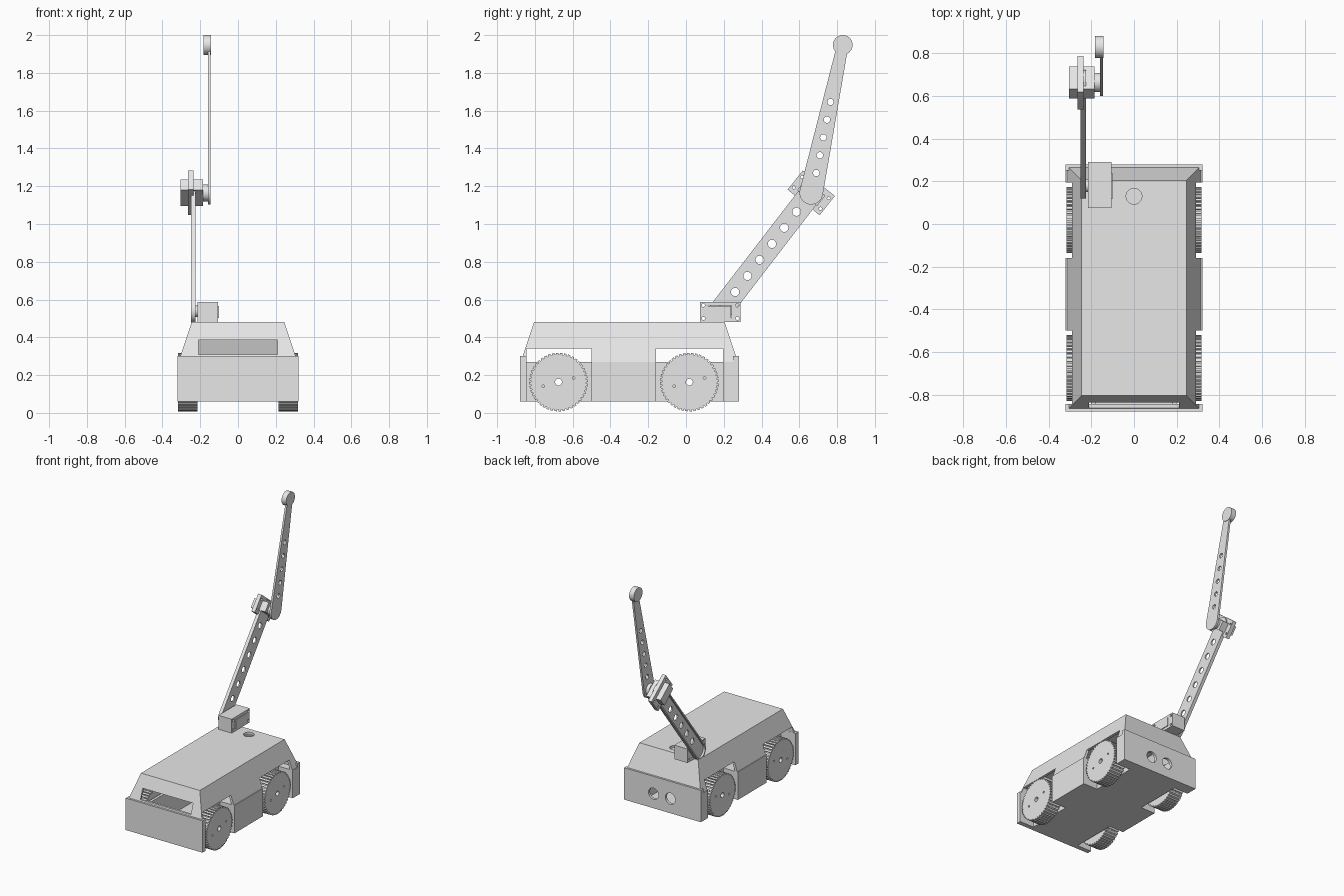
import bpy, bmesh, math
from mathutils import Matrix

old = bpy.data.objects.get("Cube")
if old:
    bpy.data.objects.remove(old, do_unlink=True)

grey = bpy.data.materials.new("light_grey")
grey.use_nodes = True
grey.diffuse_color = (0.8, 0.8, 0.8, 1)
grey.node_tree.nodes["Principled BSDF"].inputs["Base Color"].default_value = (0.8, 0.8, 0.8, 1)

# Local x, y, z of a flat profile become world y, z, x
SIDEWAYS = Matrix(((0, 0, 1, 0), (1, 0, 0, 0), (0, 1, 0, 0), (0, 0, 0, 1)))


def add(name, bm):
    bmesh.ops.recalc_face_normals(bm, faces=bm.faces)
    mesh = bpy.data.meshes.new(name)
    bm.to_mesh(mesh)
    bm.free()
    mesh.materials.append(grey)
    obj = bpy.data.objects.new(name, mesh)
    bpy.context.scene.collection.objects.link(obj)
    return obj


def evaluated_mesh(obj):
    bpy.context.view_layer.update()
    graph = bpy.context.evaluated_depsgraph_get()
    return bpy.data.meshes.new_from_object(obj.evaluated_get(graph))


def circle(y, z, r, n=32):
    return [(y + r * math.cos(i * math.tau / n), z + r * math.sin(i * math.tau / n)) for i in range(n)]


def rect(y, z, length, width, angle=0.0):
    c, s = math.cos(angle), math.sin(angle)
    corners = [(-1, -1), (1, -1), (1, 1), (-1, 1)]
    return [(y + c * a * length / 2 - s * b * width / 2,
             z + s * a * length / 2 + c * b * width / 2) for a, b in corners]


def capsule(p, q, r0, r1, n=16):
    """Outline round two end circles of possibly different radius."""
    a = math.atan2(q[1] - p[1], q[0] - p[0])
    pts = []
    for (y, z), r, start in ((q, r1, a - math.pi / 2), (p, r0, a + math.pi / 2)):
        pts += [(y + r * math.cos(start + math.pi * i / n),
                 z + r * math.sin(start + math.pi * i / n)) for i in range(n + 1)]
    return pts


def gear(y, z, r, depth, teeth):
    pts = []
    for i in range(teeth):
        for f, rr in ((0, r), (0.6, r), (0.65, r - depth), (0.95, r - depth)):
            a = (i + f) * math.tau / teeth
            pts.append((y + rr * math.cos(a), z + rr * math.sin(a)))
    return pts


def plate(name, x0, x1, *loops):
    """Side profile, with any further loops as holes, extruded from x0 to x1."""
    curve = bpy.data.curves.new(name, 'CURVE')
    curve.dimensions = '2D'
    curve.fill_mode = 'BOTH'
    curve.extrude = (x1 - x0) / 2
    for loop in loops:
        spline = curve.splines.new('POLY')
        spline.points.add(len(loop) - 1)
        for pt, (y, z) in zip(spline.points, loop):
            pt.co = (y, z, 0, 1)
        spline.use_cyclic_u = True
    tmp = bpy.data.objects.new(name + "_profile", curve)
    bpy.context.scene.collection.objects.link(tmp)
    mesh = evaluated_mesh(tmp)
    bpy.data.objects.remove(tmp, do_unlink=True)
    bm = bmesh.new()
    bm.from_mesh(mesh)
    bpy.data.meshes.remove(mesh)
    bmesh.ops.remove_doubles(bm, verts=bm.verts, dist=1e-5)
    bm.transform(Matrix.Translation(((x0 + x1) / 2, 0, 0)) @ SIDEWAYS)
    return add(name, bm)


def frustum(name, low, high, z0, z1):
    """Block between two rectangles, each given as x half width, y front, y back."""
    bm = bmesh.new()
    rings = [[bm.verts.new(v + (z,)) for v in ((-w, f), (w, f), (w, b), (-w, b))]
             for (w, f, b), z in ((low, z0), (high, z1))]
    bm.faces.new(rings[0][::-1])
    bm.faces.new(rings[1])
    for i in range(4):
        j = (i + 1) % 4
        bm.faces.new((rings[0][i], rings[0][j], rings[1][j], rings[1][i]))
    return add(name, bm)


def box(name, x0, x1, y0, y1, z0, z1):
    bm = bmesh.new()
    bmesh.ops.create_cube(bm, size=1, matrix=Matrix.Translation(
        ((x0 + x1) / 2, (y0 + y1) / 2, (z0 + z1) / 2)) @ Matrix.Diagonal((x1 - x0, y1 - y0, z1 - z0, 1)))
    return add(name, bm)


def drill(x, y, z, r, length, axis):
    bm = bmesh.new()
    turn = Matrix.Rotation(math.pi / 2, 4, axis) if axis != 'Z' else Matrix()
    bmesh.ops.create_cone(bm, cap_ends=True, segments=32, radius1=r, radius2=r, depth=length,
                          matrix=Matrix.Translation((x, y, z)) @ turn)
    return add("cutter", bm)


def carve(obj, cutters, operation='DIFFERENCE'):
    for cutter in cutters:
        mod = obj.modifiers.new("carve", 'BOOLEAN')
        mod.operation, mod.solver, mod.object = operation, 'EXACT', cutter
        mesh = evaluated_mesh(obj)
        obj.modifiers.clear()
        obj.data = mesh
        bpy.data.objects.remove(cutter, do_unlink=True)


WELLS = ((-0.845, -0.5), (-0.16, 0.195))
WHEEL_Y, WHEEL_Z = (-0.675, 0.018), 0.163

# Base tub: raised end walls, wheel wells, axle holes and rear sensor holes
base = box("base_tub", -0.32, 0.32, -0.88, 0.28, 0.06, 0.27)
carve(base, [box("lip", -0.32, 0.32, -0.88, -0.845, 0.2, 0.3),
             box("lip", -0.32, 0.32, 0.25, 0.28, 0.2, 0.3)], 'UNION')
cuts = [box("cavity", -0.18, 0.18, -0.86, 0.26, 0.08, 0.5)]
for y0, y1 in WELLS:
    cuts += [box("well", 0.2, 0.5, y0, y1, 0, 0.5), box("well", -0.5, -0.2, y0, y1, 0, 0.5)]
cuts += [drill(0, y, WHEEL_Z, 0.022, 1, 'Y') for y in WHEEL_Y]
cuts += [drill(x, 0.27, 0.17, 0.042, 0.1, 'X') for x in (-0.065, 0.075)]
carve(base, cuts)

# Sloping cover: hollow, with window, arches and roof hole
cover = frustum("cover", (0.315, -0.875, 0.275), (0.245, -0.805, 0.205), 0.27, 0.48)
cuts = [frustum("inside", (0.302, -0.862, 0.262), (0.232, -0.792, 0.192), 0.25, 0.46),
        box("window", -0.21, 0.21, -1, -0.77, 0.31, 0.387),
        drill(0, 0.13, 0.48, 0.037, 0.1, 'Z')]
cuts += [box("arch", -0.5, 0.5, y0, y1, 0, 0.34) for y0, y1 in WELLS]
carve(cover, cuts)

# Wheels: ridged tread and a flat cap with two screw holes
for side, sx in (("left", 1), ("right", -1)):
    for end, y in zip(("front", "back"), WHEEL_Y):
        bore = circle(y, WHEEL_Z, 0.018)
        screws = [circle(y + s * 0.08, WHEEL_Z + s * 0.022, 0.007, 12) for s in (-1, 1)]
        for part, a, b, loops in (
                ("tread", 0.215, 0.305, [gear(y, WHEEL_Z, 0.155, 0.009, 44), bore]),
                ("cap", 0.305, 0.317, [gear(y, WHEEL_Z, 0.155, 0.009, 44), bore] + screws)):
            plate(f"{end}_{side}_wheel_{part}", min(a * sx, b * sx), max(a * sx, b * sx), *loops)

# Shoulder motor on the roof
plate("shoulder_housing", -0.215, -0.105, rect(0.182, 0.535, 0.215, 0.105),
      rect(0.178, 0.535, 0.125, 0.066),
      *[circle(0.182 + a * 0.09, 0.535 + b * 0.035, 0.009, 12) for a in (-1, 1) for b in (-1, 1)])
plate("shoulder_motor", -0.212, -0.1, rect(0.178, 0.535, 0.123, 0.064))
SHOULDER, ELBOW, TIP = (0.18, 0.538), (0.663, 1.165), (0.83, 1.948)
plate("shoulder_shaft", -0.23, -0.21, circle(*SHOULDER, 0.03))

# Lower arm: drilled web with a raised rim
outline = capsule(SHOULDER, ELBOW, 0.06, 0.06)
holes = [circle(0.26 + i * 0.065, 0.64 + i * 0.085, 0.022, 24) for i in range(6)]
plate("lower_arm_web", -0.235, -0.225, outline, *holes)
plate("lower_arm_rim", -0.25, -0.235, outline, capsule(SHOULDER, ELBOW, 0.05, 0.05))

# Elbow motor, set across the end of the lower arm
tilt = math.atan2(-0.62, 0.78)
c, s = math.cos(tilt), math.sin(tilt)
plate("elbow_flange", -0.265, -0.236, rect(*ELBOW, 0.217, 0.13, tilt),
      *[circle(ELBOW[0] + c * a - s * b, ELBOW[1] + s * a + c * b, 0.008, 12)
        for a in (-0.09, 0.09) for b in (-0.035, 0.035)])
plate("elbow_motor", -0.305, -0.185, rect(*ELBOW, 0.135, 0.07, tilt))
plate("elbow_shaft", -0.185, -0.16, circle(ELBOW[0], ELBOW[1], 0.045))

# Forearm: tapered drilled plate ending in a thick ring-shaped knob
holes = [circle(0.69 + i * 0.0187, 1.27 + i * 0.094, 0.017, 24) for i in range(5)]
plate("forearm", -0.16, -0.145, capsule(ELBOW, TIP, 0.062, 0.03), *holes)
plate("forearm_tip", -0.182, -0.143, circle(*TIP, 0.052))

for obj in bpy.context.scene.objects:
    if obj.type == 'MESH' and obj.data.materials and obj.data.materials[0] == grey:
        bpy.ops.object.select_all(action='DESELECT')
        obj.select_set(True)
        bpy.context.view_layer.objects.active = obj
        bpy.ops.object.shade_smooth_by_angle(angle=math.radians(25))
